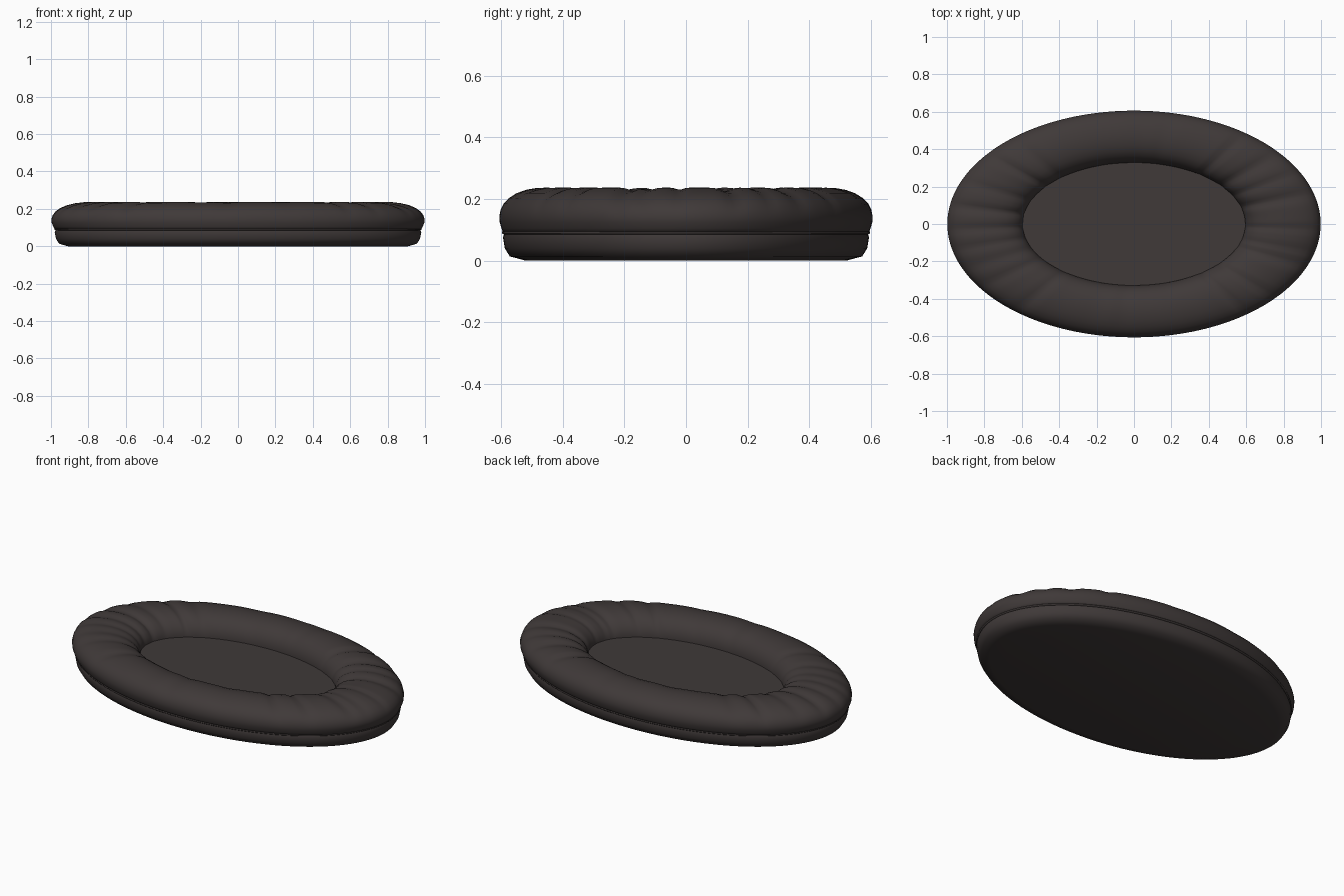
import bpy, math, random

if "Cube" in bpy.data.objects:
    bpy.data.objects.remove(bpy.data.objects["Cube"])

random.seed(4)
N = 192

fabric = bpy.data.materials.new("dark brown fabric")
fabric.diffuse_color = (0.050, 0.041, 0.040, 1)
fabric.use_nodes = True
fabric.node_tree.nodes["Principled BSDF"].inputs["Base Color"].default_value = fabric.diffuse_color


def oval_loft(name, rings, closed=False, caps=(), shift=None, angle=45):
    """Skin a stack of ovals given as (x radius, y radius, z)."""
    verts, faces = [], []
    for i, (rx, ry, z) in enumerate(rings):
        for k in range(N):
            a = 2 * math.pi * k / N
            dr, dz = shift(a, i) if shift else (0, 0)
            verts.append(((rx + dr) * math.cos(a), (ry + dr) * math.sin(a), z + dz))
    count = len(rings)
    for i in range(count if closed else count - 1):
        j = (i + 1) % count
        for k in range(N):
            m = (k + 1) % N
            faces.append((i * N + k, i * N + m, j * N + m, j * N + k))
    if "bottom" in caps:
        faces.append(tuple(reversed(range(N))))
    if "top" in caps:
        faces.append(tuple((count - 1) * N + k for k in range(N)))
    me = bpy.data.meshes.new(name)
    me.from_pydata(verts, [], faces)
    me.materials.append(fabric)
    ob = bpy.data.objects.new(name, me)
    bpy.context.collection.objects.link(ob)
    bpy.ops.object.select_all(action='DESELECT')
    ob.select_set(True)
    bpy.context.view_layer.objects.active = ob
    bpy.ops.object.shade_smooth_by_angle(angle=math.radians(angle))
    return ob


# base pad with rounded lower edge
oval_loft("base_pad", [(0.91, 0.52, 0.0), (0.957, 0.572, 0.014), (0.973, 0.588, 0.04),
                       (0.98, 0.594, 0.075), (0.975, 0.59, 0.088)],
          caps=("bottom", "top"), angle=60)

# piping around the seam
oval_loft("seam_piping", [(0.974 + 0.008 * math.cos(t), 0.590 + 0.008 * math.sin(t + math.pi / 2),
                           0.091 + 0.006 * math.sin(t))
                          for t in [2 * math.pi * i / 8 for i in range(8)]],
          closed=True, angle=80)

# padded rim: (position from inner 0 to outer 1, height, wrinkle weight)
profile = [(0.95, 0.088, 0), (0.975, 0.105, 0), (0.995, 0.125, 0), (1.0, 0.143, 0.1),
           (0.985, 0.165, 0.3), (0.95, 0.185, 0.5), (0.89, 0.203, 0.7), (0.80, 0.219, 0.9),
           (0.69, 0.230, 1), (0.57, 0.236, 1), (0.45, 0.237, 1), (0.33, 0.232, 1),
           (0.22, 0.222, 1), (0.13, 0.205, 0.9), (0.06, 0.182, 0.8), (0.02, 0.157, 0.7),
           (0.0, 0.132, 0.5), (0.0, 0.10, 0)]

# radial folds, denser at the two narrow ends
folds = []
for end in (0, math.pi):
    for i in range(9):
        folds.append((end + (i - 4) * 0.22 + random.uniform(-0.07, 0.07),
                      random.uniform(0.03, 0.06), random.uniform(0.006, 0.015)))
for side in (math.pi / 2, 1.5 * math.pi):
    for i in range(3):
        folds.append((side + (i - 1) * 0.27 + random.uniform(-0.08, 0.08),
                      random.uniform(0.05, 0.09), random.uniform(0.002, 0.006)))


def wrinkle(a, i):
    d = 0
    for c, w, depth in folds:
        # convert the oval parameter difference to a wrapped angle
        g = (a - c + math.pi) % (2 * math.pi) - math.pi
        d += depth * math.exp(-(g / w) ** 2)
    d *= profile[i][2]
    inner = profile[i][0] < 0.3
    return (d * 0.4 if inner else -d * 0.3), -d * 0.9


oval_loft("padded_rim", [(0.595 + 0.403 * u, 0.328 + 0.278 * u, z) for u, z, w in profile],
          closed=True, shift=wrinkle, angle=80)

# flat inner cushion
oval_loft("inner_cushion", [(0.615, 0.343, 0.086), (0.615, 0.343, 0.122)], caps=("top",))
